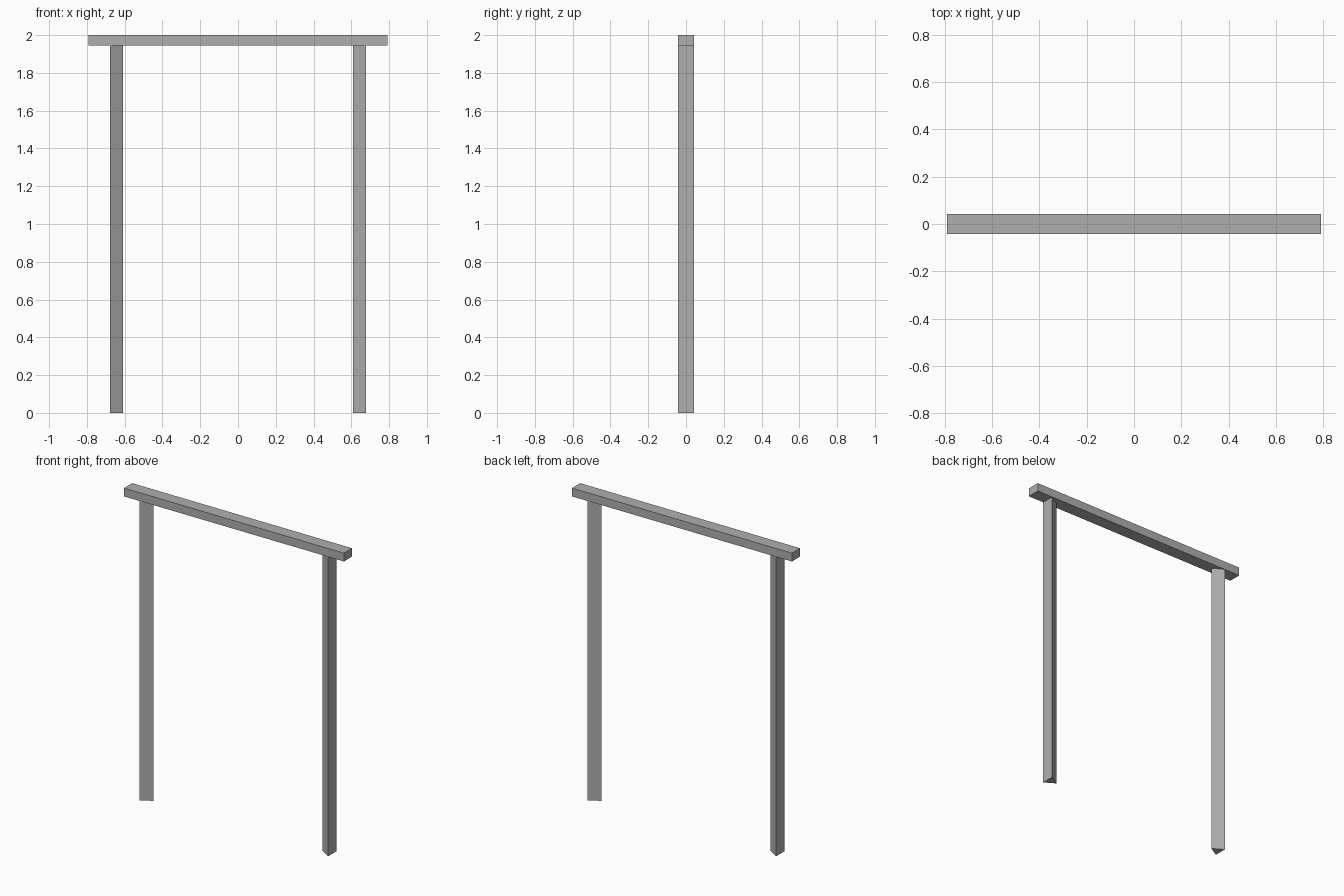
import bpy, bmesh

if "Cube" in bpy.data.objects:
    bpy.data.objects.remove(bpy.data.objects["Cube"])

# Dark grey for all parts
grey = bpy.data.materials.new("dark_grey")
grey.diffuse_color = (0.43, 0.43, 0.43, 1.0)
grey.use_nodes = True
grey.node_tree.nodes["Principled BSDF"].inputs["Base Color"].default_value = grey.diffuse_color


def prism(name, outline, z0, z1):
    """Extrude a flat xy outline straight up from z0 to z1."""
    bm = bmesh.new()
    base = bm.faces.new([bm.verts.new((x, y, z0)) for x, y in outline])
    top = bmesh.ops.extrude_face_region(bm, geom=[base], use_keep_orig=True)
    for v in top["geom"]:
        if isinstance(v, bmesh.types.BMVert):
            v.co.z = z1
    bmesh.ops.recalc_face_normals(bm, faces=bm.faces)
    mesh = bpy.data.meshes.new(name)
    bm.to_mesh(mesh)
    bm.free()
    mesh.materials.append(grey)
    obj = bpy.data.objects.new(name, mesh)
    bpy.context.collection.objects.link(obj)
    return obj


HALF_DEPTH = 0.042
BEAM_HALF = 0.791
BEAM_Z = 1.946
OUTER, INNER = 0.678, 0.608

# Top crossbar
prism("crossbar",
      [(-BEAM_HALF, -HALF_DEPTH), (BEAM_HALF, -HALF_DEPTH),
       (BEAM_HALF, HALF_DEPTH), (-BEAM_HALF, HALF_DEPTH)],
      BEAM_Z, 2.0)

# Three-sided posts: flat side outward, sharp edge inward
for name, s in (("left_post", -1), ("right_post", 1)):
    prism(name,
          [(s * OUTER, -HALF_DEPTH), (s * OUTER, HALF_DEPTH), (s * INNER, 0)],
          0.0, BEAM_Z)
